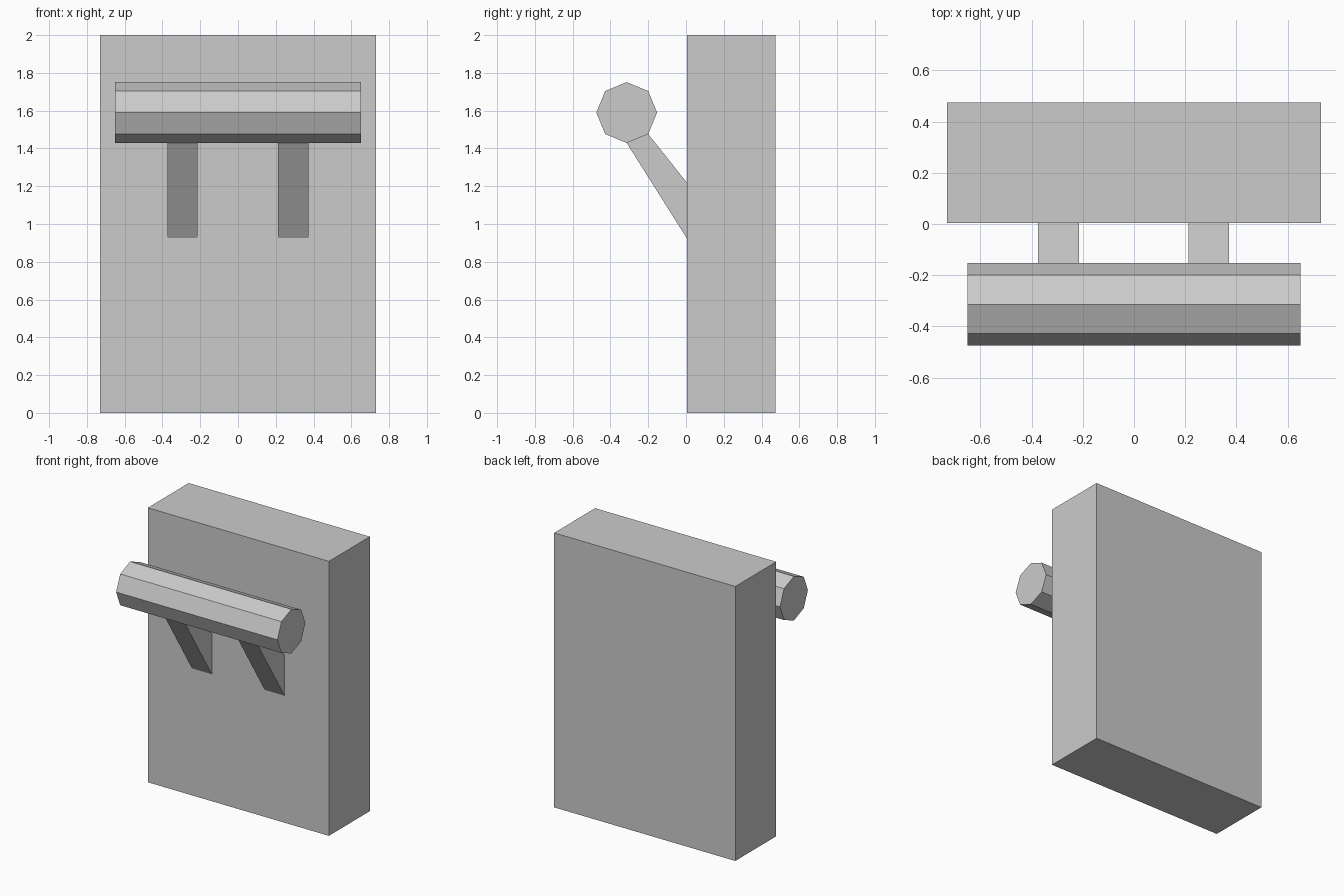
import bpy, bmesh, math

if "Cube" in bpy.data.objects:
    bpy.data.objects.remove(bpy.data.objects["Cube"])

FRONT = 0.004               # y of the slab's front face
BAR_Y, BAR_Z, BAR_R = -0.314, 1.59, 0.161


def extrude_x(name, profile, x0, x1):
    """Solid made by sweeping a (y, z) profile from x0 to x1."""
    bm = bmesh.new()
    face = bm.faces.new([bm.verts.new((x0, y, z)) for y, z in profile])
    ext = bmesh.ops.extrude_face_region(bm, geom=[face])
    moved = [v for v in ext["geom"] if isinstance(v, bmesh.types.BMVert)]
    bmesh.ops.translate(bm, verts=moved, vec=(x1 - x0, 0, 0))
    if face.is_valid is False or len(bm.faces) < len(profile) + 2:
        bm.faces.new([v for v in bm.verts if v not in moved])
    bmesh.ops.recalc_face_normals(bm, faces=bm.faces)
    mesh = bpy.data.meshes.new(name)
    bm.to_mesh(mesh)
    bm.free()
    obj = bpy.data.objects.new(name, mesh)
    bpy.context.collection.objects.link(obj)
    return obj


# Upright slab
extrude_x("slab", [(FRONT, 0), (0.475, 0), (0.475, 2), (FRONT, 2)], -0.73, 0.73)

# Octagonal bar
octagon = [(BAR_Y + BAR_R * math.cos(i * math.pi / 4),
            BAR_Z + BAR_R * math.sin(i * math.pi / 4)) for i in range(8)]
extrude_x("bar", octagon, -0.65, 0.65)

# Two sloping brackets, growing from the bar's lower rear facet to the slab
bracket = [octagon[6], octagon[7], (FRONT, 1.22), (FRONT, 0.925)]
for side, x in (("left", -0.294), ("right", 0.292)):
    extrude_x(f"bracket_{side}", bracket, x - 0.08, x + 0.08)
